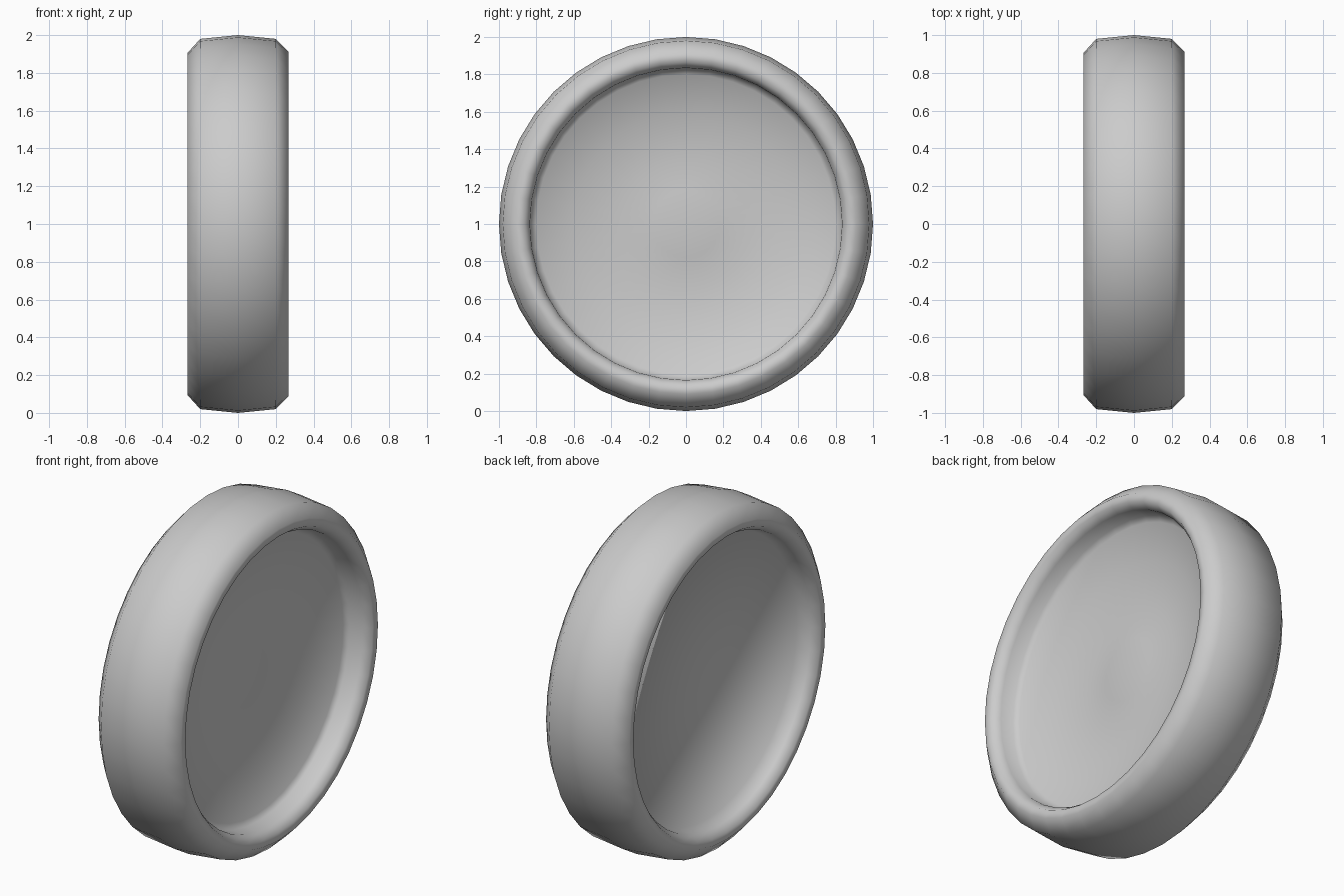
import bpy, bmesh
from math import sin, cos, pi

if "Cube" in bpy.data.objects:
    bpy.data.objects.remove(bpy.data.objects["Cube"])

SEG = 40
CENTRE_Z = 1.0


def lathe_x(name, profile):
    """Spin (x, radius) points around the x axis; radius 0 ends become poles."""
    bm = bmesh.new()
    rings = []
    for x, r in profile:
        if r == 0:
            rings.append([bm.verts.new((x, 0, CENTRE_Z))])
        else:
            rings.append([bm.verts.new((x, r * sin(2 * pi * i / SEG),
                                        CENTRE_Z + r * cos(2 * pi * i / SEG)))
                          for i in range(SEG)])
    for a, b in zip(rings, rings[1:]):
        for i in range(SEG):
            j = (i + 1) % SEG
            if len(a) == 1:
                bm.faces.new((a[0], b[i], b[j]))
            elif len(b) == 1:
                bm.faces.new((a[i], b[0], a[j]))
            else:
                bm.faces.new((a[i], b[i], b[j], a[j]))
    bmesh.ops.recalc_face_normals(bm, faces=bm.faces)
    mesh = bpy.data.meshes.new(name)
    bm.to_mesh(mesh)
    bm.free()
    for p in mesh.polygons:
        p.use_smooth = True
    obj = bpy.data.objects.new(name, mesh)
    bpy.context.collection.objects.link(obj)
    return obj


# Outer side: domed hub, dished face, rounded lip
outer_side = [(0.05, 0), (0.045, 0.18), (0.02, 0.35), (0.065, 0.6), (0.12, 0.80),
              (0.14, 0.83), (0.22, 0.835), (0.265, 0.865), (0.268, 0.91), (0.2, 0.98)]
# Tread crown and inner side with a flat recessed disc
inner_side = [(0, 1.0), (-0.2, 0.98), (-0.268, 0.905), (-0.265, 0.865),
              (-0.22, 0.835), (-0.14, 0.82), (-0.14, 0)]

lathe_x("wheel", outer_side + inner_side)
